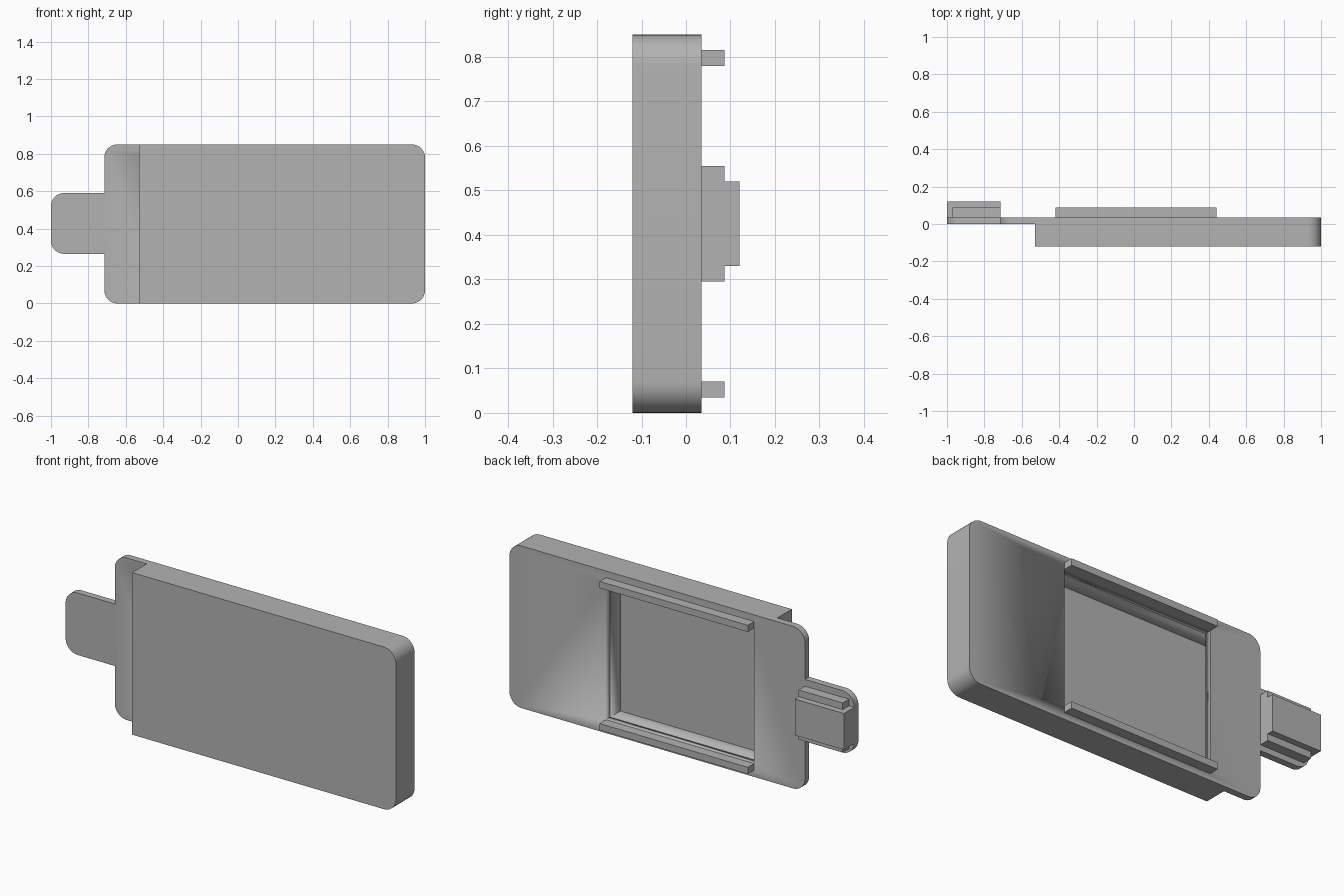
import bpy, bmesh, math

if "Cube" in bpy.data.objects:
    bpy.data.objects.remove(bpy.data.objects["Cube"], do_unlink=True)

grey = bpy.data.materials.new("plain grey")
grey.use_nodes = True
COLOUR = (0.45, 0.45, 0.45, 1)
grey.diffuse_color = COLOUR
grey.node_tree.nodes["Principled BSDF"].inputs["Base Color"].default_value = COLOUR


def slab(name, x, y, z, round_left=0, round_right=0):
    """Box between the given ranges; end corners in the xz plane may be rounded."""
    corners = [(x[0], z[0], 1, 1, round_right, 180), (x[1], z[0], -1, 1, round_left, 270),
               (x[1], z[1], -1, -1, round_left, 0), (x[0], z[1], 1, -1, round_right, 90)]
    outline = []
    for cx, cz, sx, sz, r, start in corners:
        steps = 10 if r else 0
        for i in range(steps + 1):
            a = math.radians(start + 90 * i / max(steps, 1))
            outline.append((cx + r * (sx + math.cos(a)), cz + r * (sz + math.sin(a)))
                           if r else (cx, cz))
    bm = bmesh.new()
    face = bm.faces.new([bm.verts.new((px, y[0], pz)) for px, pz in outline])
    grown = bmesh.ops.extrude_face_region(bm, geom=[face])["geom"]
    bmesh.ops.translate(bm, vec=(0, y[1] - y[0], 0),
                        verts=[v for v in grown if isinstance(v, bmesh.types.BMVert)])
    bmesh.ops.recalc_face_normals(bm, faces=bm.faces)
    mesh = bpy.data.meshes.new(name)
    bm.to_mesh(mesh)
    bm.free()
    mesh.materials.append(grey)
    obj = bpy.data.objects.new(name, mesh)
    bpy.context.collection.objects.link(obj)
    bpy.ops.object.select_all(action="DESELECT")
    obj.select_set(True)
    bpy.context.view_layer.objects.active = obj
    bpy.ops.object.shade_smooth_by_angle(angle=math.radians(30))
    return obj


def boolean(target, tool, operation):
    mod = target.modifiers.new(operation.lower(), "BOOLEAN")
    mod.operation = operation
    mod.solver = "EXACT"
    mod.object = tool
    bpy.context.view_layer.objects.active = target
    bpy.ops.object.modifier_apply(modifier=mod.name)
    bpy.data.objects.remove(tool, do_unlink=True)


HEIGHT, BACK, RADIUS = 0.85, 0.035, 0.07

# Thick body, with a wide chamber under the back plate
body = slab("body", (-0.53, 1), (-0.12, 0), (0, HEIGHT), round_left=RADIUS)
boolean(body, slab("chamber_cutter", (-0.5, 0.44), (-0.085, 0.1), (0.07, 0.78)), "DIFFERENCE")

# Thin back plate, with the opening to the chamber
plate = slab("back_plate", (-0.715, 1), (0, BACK), (0, HEIGHT), RADIUS, RADIUS)
boolean(plate, slab("opening_cutter", (-0.42, 0.44), (-0.1, 0.1), (0.07, 0.78)), "DIFFERENCE")

# Rails along the top and bottom of the opening
for name, low in (("lower_rail", 0.035), ("upper_rail", 0.78)):
    slab(name, (-0.42, 0.44), (BACK, 0.087), (low, low + 0.035))

# End tab with its stepped plug
slab("end_tab", (-1, -0.715), (0, BACK), (0.265, 0.59), round_right=RADIUS)
slab("plug_block", (-1, -0.715), (BACK, 0.12), (0.33, 0.52))
for name, low in (("plug_lower_ridge", 0.295), ("plug_upper_ridge", 0.52)):
    slab(name, (-0.97, -0.715), (BACK, 0.087), (low, low + 0.035))
